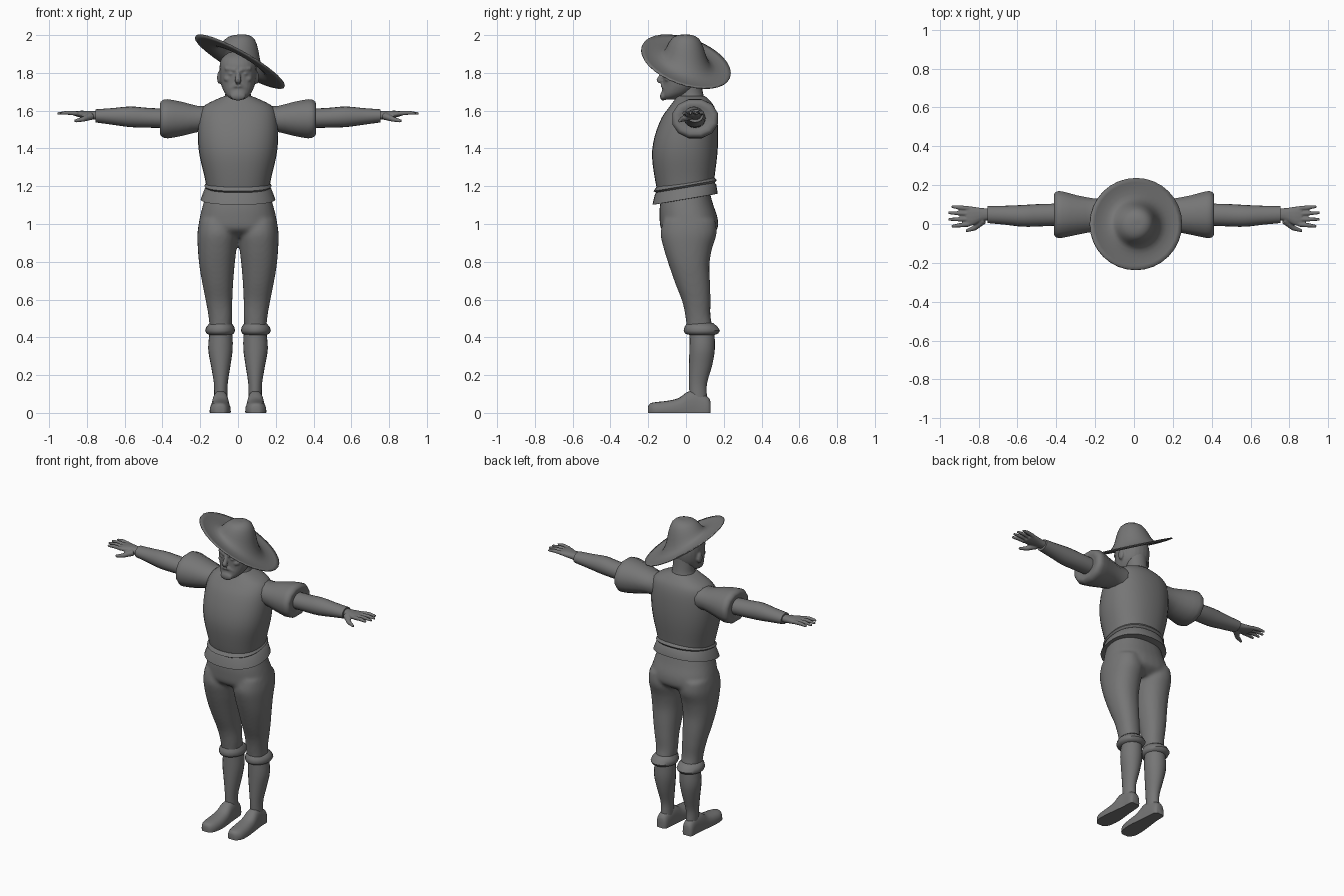
import bpy, bmesh, math
from mathutils import Vector, Matrix

gray = bpy.data.materials.new("plain gray")
gray.diffuse_color = (0.18, 0.18, 0.18, 1)


def spline(rings, sub):
    """Catmull-Rom interpolation between cross-sections."""
    out = []
    last = len(rings) - 1
    for i in range(last):
        p = [rings[max(0, min(last, i + k))] for k in (-1, 0, 1, 2)]
        for s in range(sub):
            t = s / sub
            out.append([0.5 * (2 * b + (c - a) * t + (2 * a - 5 * b + 4 * c - d) * t * t
                        + (3 * b - a - 3 * c + d) * t ** 3) for a, b, c, d in zip(*p)])
    return out + [list(rings[-1])]


def loft(bm, axis, rings, n=24, power=2.0, sub=3, shear=0.0, phase=0.0):
    """Rings are (position, min_a, max_a, min_b, max_b) along the axis."""
    loops = []
    for t, a0, a1, b0, b1 in spline(rings, sub):
        loop = []
        for k in range(n):
            g = 2 * math.pi * (k + phase) / n
            c, s = math.cos(g), math.sin(g)
            a = (a0 + a1) / 2 + (a1 - a0) / 2 * math.copysign(abs(c) ** (2 / power), c)
            b = (b0 + b1) / 2 + (b1 - b0) / 2 * math.copysign(abs(s) ** (2 / power), s)
            co = {"x": (t, a, b), "y": (a, t, b), "z": (a, b, t + shear * b)}[axis]
            loop.append(bm.verts.new(co))
        loops.append(loop)
    for p, q in zip(loops, loops[1:]):
        for k in range(n):
            bm.faces.new((p[k], p[(k + 1) % n], q[(k + 1) % n], q[k]))
    bm.faces.new(loops[0])
    bm.faces.new(loops[-1])


def tube(bm, p0, p1, r0, r1, n=10):
    p0, p1 = Vector(p0), Vector(p1)
    d = p1 - p0
    m = Matrix.Translation((p0 + p1) / 2) @ d.to_track_quat("Z", "Y").to_matrix().to_4x4()
    bmesh.ops.create_cone(bm, cap_ends=True, segments=n, radius1=r0, radius2=r1,
                          depth=d.length, matrix=m)


def ball(bm, c, size):
    bmesh.ops.create_uvsphere(bm, u_segments=16, v_segments=10, radius=1,
                              matrix=Matrix.Translation(c) @ Matrix.Diagonal((*size, 1)))


def finish(bm, name, mirror=False, voxel=0, smooth=4, angle=50):
    bmesh.ops.recalc_face_normals(bm, faces=bm.faces)
    me = bpy.data.meshes.new(name)
    bm.to_mesh(me)
    bm.free()
    me.materials.append(gray)
    ob = bpy.data.objects.new(name, me)
    bpy.context.collection.objects.link(ob)
    bpy.ops.object.select_all(action="DESELECT")
    ob.select_set(True)
    bpy.context.view_layer.objects.active = ob
    bpy.ops.object.shade_smooth_by_angle(angle=math.radians(angle))
    if mirror:
        ob.modifiers.new("mirror", "MIRROR").use_mirror_merge = False
    if voxel:
        r = ob.modifiers.new("blend", "REMESH")
        r.mode, r.voxel_size, r.use_smooth_shade = "VOXEL", voxel, True
        s = ob.modifiers.new("relax", "SMOOTH")
        s.factor, s.iterations = 0.5, smooth
    return ob


def sym(z, w, y0, y1):
    return (z, -w, w, y0, y1)


# shirt body
bm = bmesh.new()
loft(bm, "z", [sym(1.17, .163, -.15, .145), sym(1.24, .175, -.165, .15), sym(1.36, .203, -.18, .165),
               sym(1.46, .213, -.167, .17), sym(1.56, .208, -.13, .165), sym(1.62, .185, -.088, .15),
               sym(1.655, .125, -.062, .125), sym(1.677, .072, -.05, .10)], 32, 2.3)
finish(bm, "shirt_body")

# belt band and flared shirt hem, both lower at the front
bm = bmesh.new()
loft(bm, "z", [sym(1.19, .165, -.155, .15), sym(1.203, .178, -.172, .163),
               sym(1.222, .165, -.158, .15)], 32, 2.3, 1, .17)
finish(bm, "belt", angle=30)
bm = bmesh.new()
loft(bm, "z", [sym(1.195, .166, -.158, .15), sym(1.183, .178, -.165, .16), sym(1.132, .198, -.178, .168),
               sym(1.131, .18, -.15, .14)], 32, 2.3, 1, .17)
finish(bm, "shirt_hem", angle=40)

# trousers: hips and both thighs blended together
bm = bmesh.new()
loft(bm, "z", [sym(1.17, .165, -.12, .125), sym(1.10, .186, -.138, .145), sym(1.03, .203, -.14, .168),
               sym(.97, .205, -.13, .165), sym(.93, .15, -.07, .11)], 32, 2.3)
for s in (1, -1):
    legs = [(1.02, .03, .205, -.12, .155), (.95, .003, .215, -.135, .163), (.87, .008, .213, -.118, .138),
            (.78, .018, .205, -.09, .124), (.68, .026, .188, -.055, .128), (.59, .03, .17, -.02, .13),
            (.51, .03, .156, -.003, .13), (.44, .035, .15, .005, .145)]
    loft(bm, "z", [(z, *sorted((s * a, s * b)), c, d) for z, a, b, c, d in legs], 28, 2.2)
finish(bm, "trousers", voxel=.011, smooth=5)

# knee cuffs
bm = bmesh.new()
loft(bm, "z", [(.475, .033, .15, .005, .145), (.455, .02, .168, -.008, .168), (.435, .015, .174, -.012, .18),
               (.42, .022, .167, -.005, .17), (.412, .04, .15, .02, .15)], 20, 2, 1)
finish(bm, "knee_cuff", mirror=True)

# stockings
bm = bmesh.new()
loft(bm, "z", [(.43, .03, .15, .02, .15), (.34, .028, .158, .018, .153), (.25, .04, .143, .016, .138),
               (.16, .054, .128, .016, .112), (.10, .056, .126, .018, .11), (.04, .056, .126, .02, .115)], 20)
finish(bm, "stocking", mirror=True)

# shoes, flattened at the sole
bm = bmesh.new()
loft(bm, "y", [(.13, .072, .118, -.03, .06), (.115, .058, .13, -.05, .085), (.06, .052, .132, -.06, .115),
               (.01, .048, .138, -.06, .112), (-.04, .042, .144, -.05, .078), (-.10, .038, .15, -.05, .064),
               (-.16, .045, .148, -.05, .057), (-.19, .06, .13, -.04, .05), (-.20, .075, .115, -.03, .035)], 20, 2.6)
for v in bm.verts:
    v.co.z = max(v.co.z, 0)
finish(bm, "shoe", mirror=True, angle=45)

# puffed sleeves, with a turned-in end
bm = bmesh.new()
loft(bm, "x", [(.15, -.03, .13, 1.48, 1.63), (.21, -.042, .135, 1.485, 1.627), (.29, -.058, .15, 1.465, 1.648),
               (.37, -.075, .172, 1.45, 1.664), (.40, -.073, .17, 1.457, 1.658), (.413, -.055, .15, 1.475, 1.64),
               (.405, -.02, .115, 1.505, 1.61)], 12, 2.1, 2, phase=.5)
finish(bm, "puffed_sleeve", mirror=True)

# forearm sleeves
bm = bmesh.new()
loft(bm, "x", [(.38, -.008, .105, 1.508, 1.61), (.48, -.012, .103, 1.51, 1.615), (.57, -.014, .098, 1.513, 1.622),
               (.66, -.004, .094, 1.525, 1.614), (.755, .005, .092, 1.538, 1.607)], 20)
finish(bm, "forearm_sleeve", mirror=True, angle=40)

# hands with four fingers and a thumb
bm = bmesh.new()
loft(bm, "x", [(.73, .02, .08, 1.55, 1.597), (.78, .015, .082, 1.555, 1.598), (.83, -.008, .09, 1.563, 1.6),
               (.865, -.01, .092, 1.572, 1.597)], 16, 2.3)
for y0, y1, tip in ((.08, .09, .94), (.052, .058, .957), (.024, .024, .957), (-.002, -.012, .94)):
    tube(bm, (.85, y0, 1.585), (.90, (y0 + y1) / 2, 1.589), .0125, .0115)
    tube(bm, (.90, (y0 + y1) / 2, 1.589), (tip, y1, 1.585), .0115, .007)
tube(bm, (.775, .02, 1.572), (.82, -.02, 1.555), .021, .014)
tube(bm, (.82, -.02, 1.555), (.865, -.036, 1.545), .014, .008)
finish(bm, "hand", mirror=True, voxel=.0045, smooth=3)

# neck and collar
bm = bmesh.new()
loft(bm, "z", [sym(1.64, .085, -.055, .105), sym(1.685, .068, -.042, .092), sym(1.73, .066, -.035, .085),
               sym(1.80, .066, -.03, .08)], 20)
finish(bm, "neck")

# head with brow, nose, moustache, beard and ears
bm = bmesh.new()
loft(bm, "z", [sym(1.658, .03, -.115, -.06), sym(1.675, .055, -.128, -.02), sym(1.70, .074, -.128, .03),
               sym(1.74, .09, -.122, .07), sym(1.79, .097, -.122, .085), sym(1.84, .097, -.122, .085),
               sym(1.88, .085, -.10, .07), sym(1.91, .045, -.06, .03)], 24, 2.2)
tube(bm, (0, -.118, 1.81), (0, -.142, 1.757), .010, .017)
ball(bm, (0, -.138, 1.757), (.017, .016, .012))
ball(bm, (0, -.122, 1.677), (.042, .016, .024))
for s in (1, -1):
    tube(bm, (s * .012, -.12, 1.815), (s * .068, -.098, 1.824), .012, .010)
    tube(bm, (s * .004, -.126, 1.735), (s * .046, -.106, 1.715), .012, .008)
    ball(bm, (s * .037, -.108, 1.795), (.014, .014, .009))
    ball(bm, (s * .05, -.09, 1.768), (.026, .024, .018))
    ball(bm, (s * .1, -.002, 1.775), (.011, .022, .034))
finish(bm, "head", voxel=.006, smooth=3)

# slouched hat: the wide brim tilts, the crown levels out towards its top
bm = bmesh.new()
n, loops = 32, []
for r, h, tilt, cx in spline([(.237, 0, 1, .01), (.185, -.008, 1, .01), (.135, 0, 1, .01), (.108, .035, .8, .01),
                              (.09, .082, .5, .015), (.066, .12, .2, .02), (.03, .134, .05, .025),
                              (.004, .134, 0, .025)], 2):
    loops.append([])
    for k in range(n):
        c, s = math.cos(math.tau * k / n), math.sin(math.tau * k / n)
        x, y = cx + r * c, r * s
        loops[-1].append(bm.verts.new((x, y, 1.865 + h - tilt * (.54 * x + .26 * y))))
for p, q in zip(loops, loops[1:]):
    for k in range(n):
        bm.faces.new((p[k], p[(k + 1) % n], q[(k + 1) % n], q[k]))
bm.faces.new(loops[-1])
hat = finish(bm, "hat")
thick = hat.modifiers.new("felt", "SOLIDIFY")
thick.thickness, thick.offset = .006, 0
